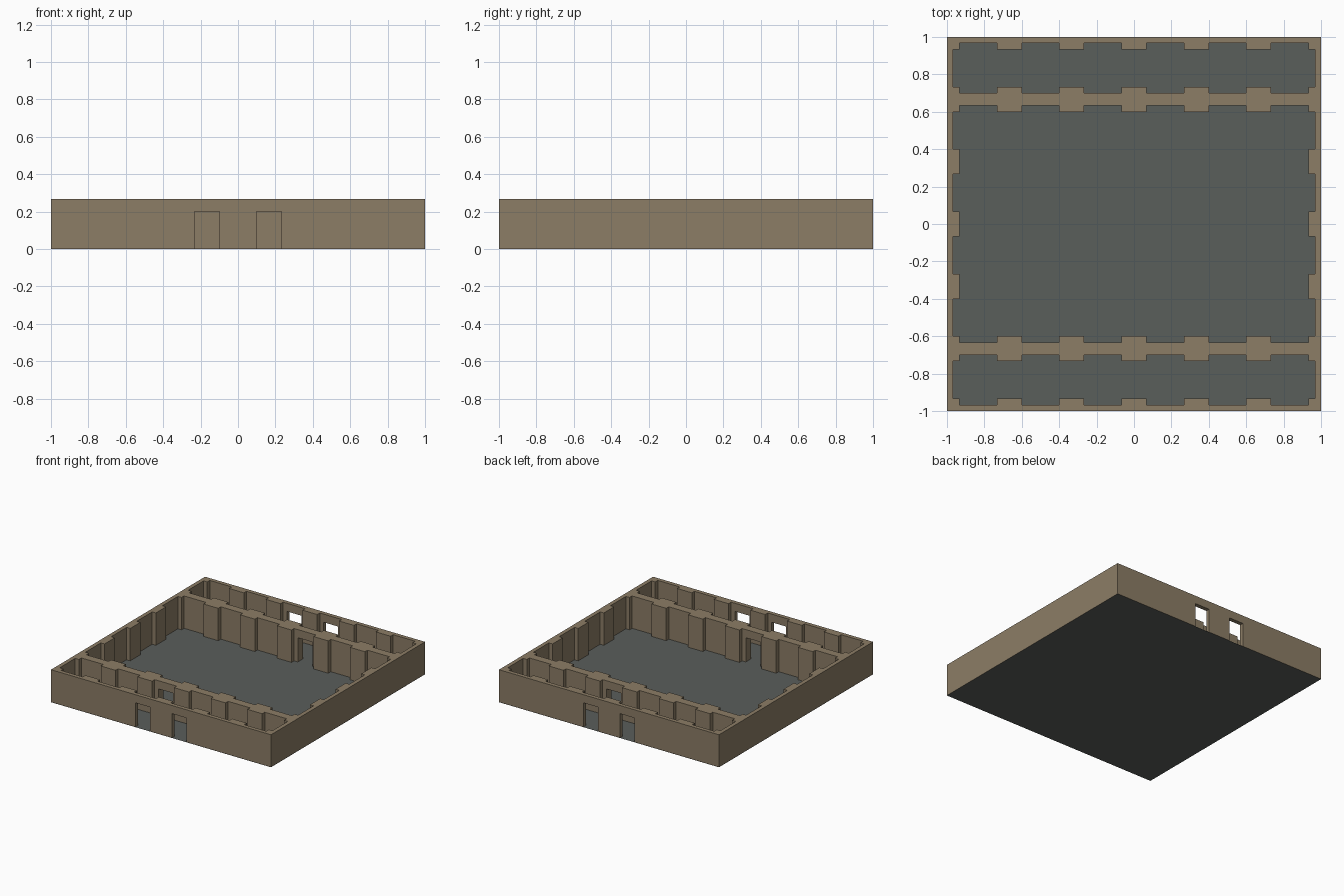
import bpy, bmesh

if "Cube" in bpy.data.objects:
    bpy.data.objects.remove(bpy.data.objects["Cube"])

H = 0.267          # wall height
T = 1 / 30         # wall and pilaster depth
STEP = 1 / 3       # bay length
HALF = 1 / 15      # half width of doors and pilasters
DOOR_H = 0.2
Z0 = 0.001         # walls stand just above the floor sheet


def material(name, rgb):
    m = bpy.data.materials.new(name)
    m.diffuse_color = (*rgb, 1)
    m.use_nodes = True
    m.node_tree.nodes["Principled BSDF"].inputs["Base Color"].default_value = m.diffuse_color
    return m


stone = material("tan stone", (0.262, 0.205, 0.133))
slate = material("grey floor", (0.102, 0.112, 0.105))


def finish(bm, name, mat):
    bmesh.ops.recalc_face_normals(bm, faces=bm.faces)
    mesh = bpy.data.meshes.new(name)
    bm.to_mesh(mesh)
    bm.free()
    mesh.materials.append(mat)
    ob = bpy.data.objects.new(name, mesh)
    bpy.context.collection.objects.link(ob)
    return ob


def box(bm, x0, x1, y0, y1):
    r = bmesh.ops.create_cube(bm, size=1)
    for v in r["verts"]:
        v.co.x = x1 if v.co.x > 0 else x0
        v.co.y = y1 if v.co.y > 0 else y0
        v.co.z = H if v.co.z > 0 else Z0


def wall_with_doors(name, half_len, y0, y1, doors):
    # elevation outline with door notches, extruded through the wall
    pts = [(-half_len, H), (-half_len, Z0)]
    for d in doors:
        w = HALF
        pts += [(d - w, Z0), (d - w, DOOR_H), (d + w, DOOR_H), (d + w, Z0)]
    pts += [(half_len, Z0), (half_len, H)]
    bm = bmesh.new()
    face = bm.faces.new([bm.verts.new((x, y0, z)) for x, z in pts])
    ext = bmesh.ops.extrude_face_region(bm, geom=[face])
    moved = [g for g in ext["geom"] if isinstance(g, bmesh.types.BMVert)]
    bmesh.ops.translate(bm, verts=moved, vec=(0, y1 - y0, 0))
    bmesh.ops.triangulate(bm, faces=[f for f in bm.faces if len(f.verts) > 4])
    finish(bm, name, stone)


# floor sheet
bm = bmesh.new()
bmesh.ops.create_grid(bm, x_segments=1, y_segments=1, size=1)
finish(bm, "floor", slate)

# outer walls: two doors each in front and back, plain sides
D = STEP / 2
wall_with_doors("front_wall", 1, -1, -1 + T, [-D, D])
wall_with_doors("back_wall", 1, 1 - T, 1, [-D, D])
for name, x0, x1 in (("left_wall", -1, -1 + T), ("right_wall", 1 - T, 1)):
    bm = bmesh.new()
    box(bm, x0, x1, -1 + T, 1 - T)
    finish(bm, name, stone)

# inner cross walls, one door each
C = 2 * STEP
wall_with_doors("front_cross_wall", 1 - 2 * T, -C - T, -C + T, [-D])
wall_with_doors("back_cross_wall", 1 - 2 * T, C - T, C + T, [D])

# pilasters along every wall face
bm = bmesh.new()
for i in range(-2, 3):
    c = i * STEP
    for s in (-1, 1):
        for inner, outer in ((1 - 2 * T, 1 - T), (C + T, C + 2 * T), (C - 2 * T, C - T)):
            y = sorted((s * inner, s * outer))
            box(bm, c - HALF, c + HALF, *y)
        x = sorted((s * (1 - 2 * T), s * (1 - T)))
        box(bm, *x, c - HALF, c + HALF)
# corner posts
for sx in (-1, 1):
    for sy in (-1, 1):
        x = sorted((sx * (1 - 2 * T), sx * (1 - T)))
        y = sorted((sy * (1 - 2 * T), sy * (1 - T)))
        box(bm, *x, *y)
finish(bm, "pilasters", stone)
